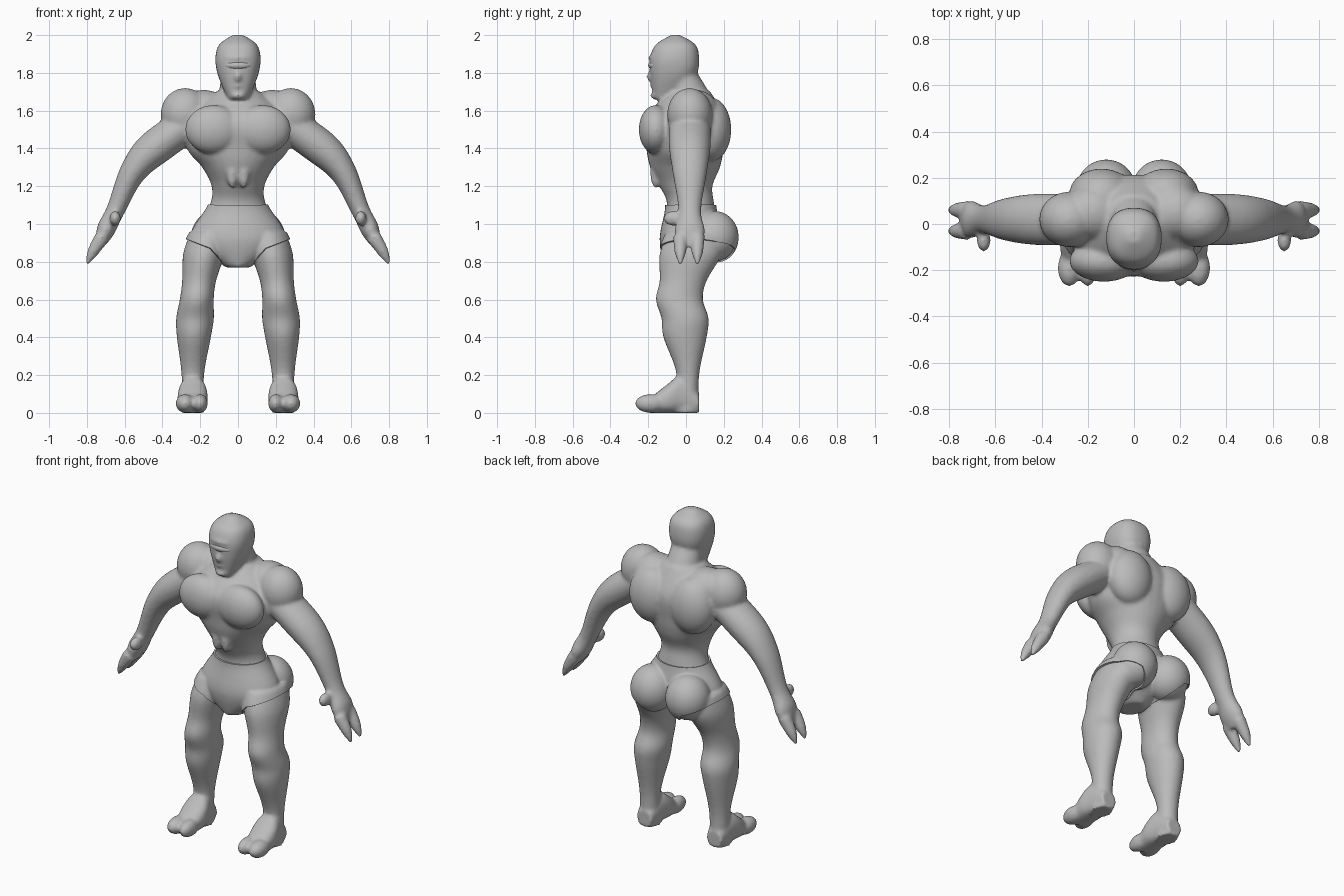
import bpy, bmesh, math
from mathutils import Vector, Matrix

cube = bpy.data.objects.get("Cube")
if cube:
    bpy.data.objects.remove(cube, do_unlink=True)

X, Y, Z = Vector((1, 0, 0)), Vector((0, 1, 0)), Vector((0, 0, 1))
SIDES = 32
STEPS = 6

grey = bpy.data.materials.new("plain_grey")
grey.use_nodes = True
grey.diffuse_color = (.5, .5, .5, 1)
shader = grey.node_tree.nodes["Principled BSDF"]
shader.inputs["Base Color"].default_value = grey.diffuse_color


def smooth_sections(sections):
    """Catmull-Rom interpolation through the given sections."""
    padded = [sections[0], *sections, sections[-1]]
    result = []
    for index in range(len(sections) - 1):
        for step in range(STEPS):
            t = step / STEPS
            result.append([b + t / 2 * (c - a + t * (2 * a - 5 * b + 4 * c - d
                                                     + t * (3 * (b - c) + d - a)))
                           for a, b, c, d in zip(*padded[index:index + 4])])
    return result + [sections[-1]]


def rounded(value, power):
    return math.copysign(abs(value) ** (2 / power), value)


def loft(bm, sections, u=X, v=Y, power=2, sides=(1, -1)):
    """Skin closed sections; each is x, y, z, half size along u, half size along v."""
    for side in sides:
        rings = []
        for x, y, z, half_u, half_v in smooth_sections(sections):
            ring = []
            for corner in range(SIDES):
                angle = math.tau * corner / SIDES
                point = Vector((x, y, z))
                point += u * half_u * rounded(math.cos(angle), power)
                point += v * half_v * rounded(math.sin(angle), power)
                point.x *= side
                ring.append(bm.verts.new(point))
            rings.append(ring)
        for lower, upper in zip(rings, rings[1:]):
            for corner in range(SIDES):
                before = corner - 1
                bm.faces.new((lower[before], lower[corner], upper[corner], upper[before]))
        bm.faces.new(rings[0])
        bm.faces.new(rings[-1])


def level(z, width, front, back, x=0):
    """A horizontal section from its half width and its front and back depth."""
    return (x, (front + back) / 2, z, width, (back - front) / 2)


def ball(bm, centre, radii, sides=(1, -1)):
    for side in sides:
        place = Matrix.Translation((centre[0] * side, centre[1], centre[2]))
        bmesh.ops.create_uvsphere(bm, u_segments=SIDES, v_segments=SIDES // 2, radius=1,
                                  matrix=place @ Matrix.Diagonal((*radii, 1)))


def make_object(name, bm):
    mesh = bpy.data.meshes.new(name)
    bmesh.ops.recalc_face_normals(bm, faces=bm.faces)
    bm.to_mesh(mesh)
    bm.free()
    obj = bpy.data.objects.new(name, mesh)
    bpy.context.scene.collection.objects.link(obj)
    return obj


def finish(obj):
    """Apply the modifiers, colour the part and shade it smooth."""
    bpy.context.view_layer.update()
    graph = bpy.context.evaluated_depsgraph_get()
    mesh = bpy.data.meshes.new_from_object(obj.evaluated_get(graph))
    obj.modifiers.clear()
    obj.data = mesh
    mesh.materials.clear()
    mesh.materials.append(grey)
    for other in bpy.context.selected_objects:
        other.select_set(False)
    bpy.context.view_layer.objects.active = obj
    obj.select_set(True)
    bpy.ops.object.shade_smooth_by_angle(angle=math.radians(60))


MIDDLE = (1,)
bm = bmesh.new()

# Torso and pelvis
loft(bm, [level(.78, .06, -.1, .06), level(.92, .24, -.13, .17),
          level(1.1, .15, -.1, .15), level(1.2, .14, -.14, .14),
          level(1.3, .19, -.19, .18), level(1.4, .27, -.21, .2),
          level(1.55, .28, -.22, .21), level(1.7, .12, -.09, .13)], sides=MIDDLE)

# Chest, upper back, neck muscles, shoulders, buttocks and abdomen
ball(bm, (.13, -.16, 1.5), (.15, .09, .13))
ball(bm, (.14, .13, 1.5), (.14, .11, .17))
ball(bm, (.18, .05, 1.6), (.13, .12, .11))
ball(bm, (.28, .02, 1.58), (.13, .12, .14))
ball(bm, (.12, .15, .93), (.12, .12, .13))
ball(bm, (.03, -.16, 1.27), (.03, .03, .08))

# Neck and head
loft(bm, [level(1.6, .12, -.08, .16), level(1.7, .1, -.09, .12),
          level(1.8, .09, -.1, .06)], sides=MIDDLE)
loft(bm, [level(1.66, .05, -.17, -.07), level(1.72, .08, -.18, 0),
          level(1.8, .11, -.19, .06), level(1.88, .12, -.19, .07),
          level(1.95, .1, -.16, .05), level(2, .03, -.08, -.03)], power=2.4, sides=MIDDLE)

# Brow, nose, lips and chin
ball(bm, (0, -.15, 1.88), (.08, .05, .02), MIDDLE)
ball(bm, (0, -.18, 1.78), (.02, .03, .03), MIDDLE)
ball(bm, (0, -.17, 1.73), (.03, .02, .01), MIDDLE)
ball(bm, (0, -.16, 1.68), (.04, .03, .02), MIDDLE)

# Arms with palms
across = Vector((.83, 0, .55))
arm = ((.22, 1.56, .1, .11), (.43, 1.41, .1, .11), (.56, 1.27, .07, .09),
       (.65, 1.07, .05, .06), (.7, .97, .05, .08), (.73, .9, .03, .07))
loft(bm, [(x, .02, z, half, depth) for x, z, half, depth in arm], u=across)

# Two broad fingers and a thumb
finger = ((.72, .93, .04), (.77, .85, .03), (.8, .79, .01))
for y in (-.03, .06):
    loft(bm, [(x, y, z, half, half) for x, z, half in finger], u=across)
ball(bm, (.65, -.07, 1.03), (.03, .05, .04))

# Legs, bowing inward toward the hips
leg = ((.95, .1, -.1, .2), (.84, .11, -.14, .19), (.7, .09, -.14, .11),
       (.6, .09, -.16, .09), (.5, .1, -.13, .12), (.4, .09, -.12, .11),
       (.2, .06, -.05, .07), (0, .06, -.07, .07))
loft(bm, [level(*section, x=.24 - section[0] ** 3 / 10) for section in leg])

# Feet, flat underneath, with two toes each
foot = ((.07, .05, .1), (-.03, .07, .19), (-.1, .08, .15), (-.2, .06, .07))
loft(bm, [(.24, y, top / 2, half, top / 2) for y, half, top in foot], v=Z, power=2.5)
for x, half in ((.28, .05), (.2, .04)):
    ball(bm, (x, -.19, .05), (half, .08, .05))

# Fuse the masses into one skin
body = make_object("body", bm)
fuse = body.modifiers.new("fuse", 'REMESH')
fuse.mode = 'VOXEL'
fuse.voxel_size = .01
relax = body.modifiers.new("relax", 'SMOOTH')
relax.iterations = 8
finish(body)

# Trunks: a raised layer cut from the hips at the waist and the leg openings
WAIST = 1.1
HEM = Vector((.15, 0, .87))
SLOPES = (.4, 1.1)


def hem_height(x):
    return min(HEM.z + slope * (abs(x) - HEM.x) for slope in SLOPES)


bm = bmesh.new()
bm.from_mesh(body.data)
hands = [vert for vert in bm.verts if abs(vert.co.x) > .4]
bmesh.ops.delete(bm, geom=hands, context='VERTS')
cuts = [(Z * WAIST, Z)]
for slope in SLOPES:
    for side in (1, -1):
        cuts.append((Vector((side * HEM.x, 0, HEM.z)), (Z - X * side * slope).normalized()))
for point, normal in cuts:
    bmesh.ops.bisect_plane(bm, geom=bm.verts[:] + bm.edges[:] + bm.faces[:],
                           plane_co=point, plane_no=normal)
centres = [(face, face.calc_center_median()) for face in bm.faces]
outside = [face for face, c in centres if not hem_height(c.x) < c.z < WAIST]
bmesh.ops.delete(bm, geom=outside, context='FACES')
trunks = make_object("trunks", bm)
layer = trunks.modifiers.new("layer", 'SOLIDIFY')
layer.thickness = .01
layer.offset = 1
finish(trunks)

# Single wide eye
bm = bmesh.new()
ball(bm, (0, -.15, 1.84), (.08, .05, .03), MIDDLE)
finish(make_object("eye", bm))
